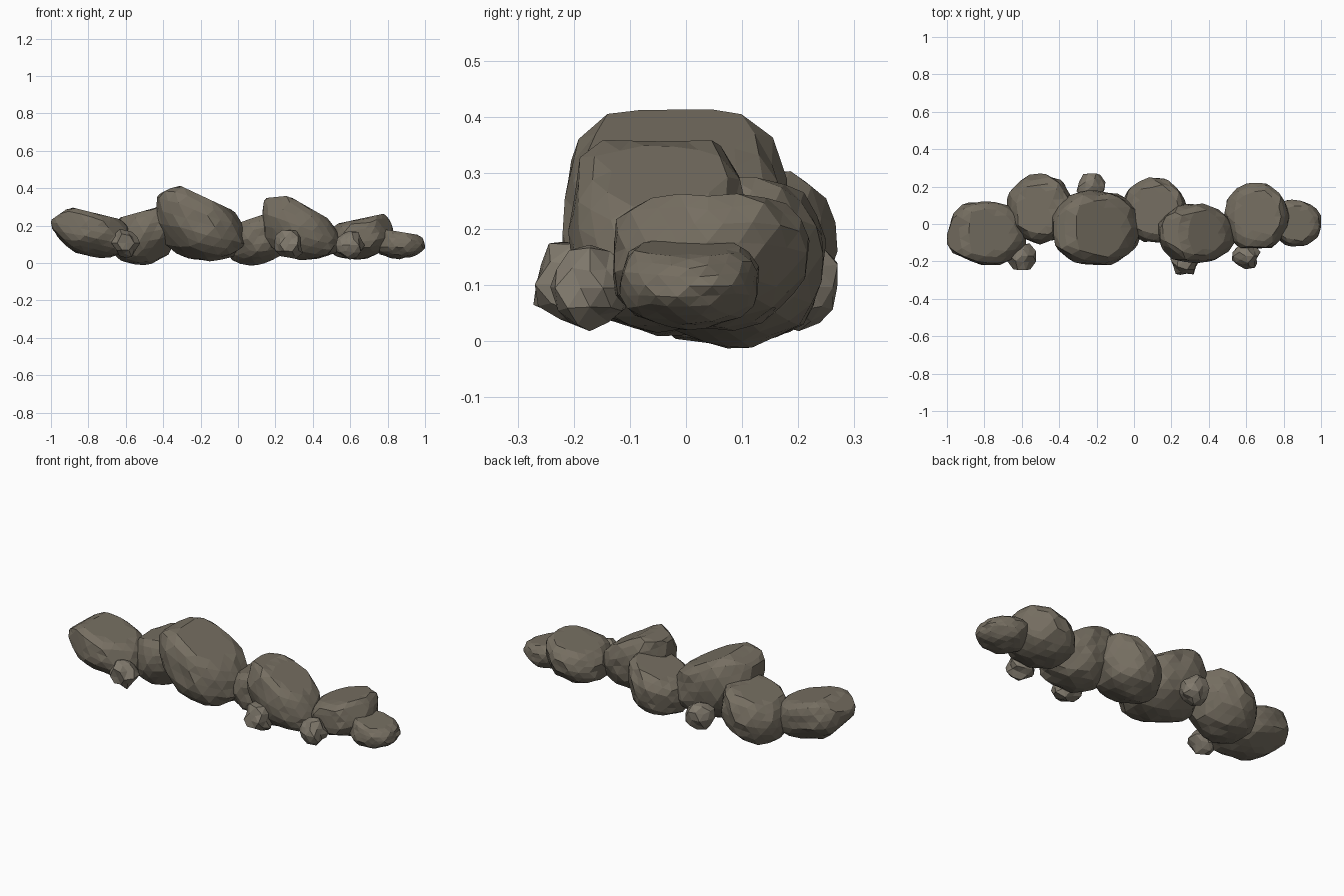
import bpy, bmesh, random
from mathutils import Vector

if "Cube" in bpy.data.objects:
    bpy.data.objects.remove(bpy.data.objects["Cube"])

random.seed(7)


def stone_material(name, rgb):
    m = bpy.data.materials.new(name)
    m.diffuse_color = (*rgb, 1)
    m.use_nodes = True
    m.node_tree.nodes["Principled BSDF"].inputs["Base Color"].default_value = m.diffuse_color
    return m


DARK = stone_material("dark_stone", (0.18, 0.157, 0.12))
LIGHT = stone_material("light_stone", (0.215, 0.19, 0.15))


def make_rock(name, xs, ys, bottom, top, detail, jitter, power, cap, mat, crop=None):
    """Faceted stone filling a box whose floor and roof slope along x.
    crop = (x, z, slope): second roof plane cutting the high end."""
    bm = bmesh.new()
    bmesh.ops.create_icosphere(bm, subdivisions=detail, radius=1)
    # random chipping planes
    chips = []
    for _ in range(9):
        n = Vector((random.uniform(-1, 1), random.uniform(-1, 1), random.uniform(-0.8, 0.5)))
        chips.append((n.normalized(), random.uniform(0.92, 1.03)))
    for v in bm.verts:
        c = v.co
        norm = sum(abs(k) ** power for k in c) ** (1 / power)
        c = c / norm * (1 + random.uniform(-jitter, jitter))
        for n, d in chips:
            over = c.dot(n) - d
            if over > 0:
                c = c - n * over
        c.z = min(c.z, cap)
        v.co = c
    # fit to the sloping box
    lo = [min(v.co[i] for v in bm.verts) for i in range(3)]
    hi = [max(v.co[i] for v in bm.verts) for i in range(3)]
    for v in bm.verts:
        u, w, t = [(v.co[i] - lo[i]) / (hi[i] - lo[i]) for i in range(3)]
        x = xs[0] + (xs[1] - xs[0]) * u
        zb = bottom[0] + (bottom[1] - bottom[0]) * u
        zt = top[0] + (top[1] - top[0]) * u
        z = zb + (zt - zb) * t
        if crop:
            z = min(z, crop[1] + crop[2] * (x - crop[0]))
        v.co = (x, ys[0] + (ys[1] - ys[0]) * w, z)
    me = bpy.data.meshes.new(name)
    bm.to_mesh(me)
    bm.free()
    me.materials.append(mat)
    bpy.context.collection.objects.link(bpy.data.objects.new(name, me))


# Boulders: x range, y range, floor at both ends, roof at both ends, crop plane
boulders = [
    ((-1.00, -0.57), (-0.22, 0.12), (0.07, 0.00), (0.325, 0.22), (-0.90, 0.30, 0.7)),
    ((-0.68, -0.32), (-0.11, 0.27), (-0.03, 0.01), (0.23, 0.33), (-0.42, 0.305, -0.3)),
    ((-0.44, 0.04), (-0.22, 0.18), (0.03, -0.005), (0.475, 0.25), (-0.32, 0.42, 0.5)),
    ((-0.07, 0.28), (-0.10, 0.25), (-0.03, 0.01), (0.19, 0.31), None),
    ((0.13, 0.54), (-0.21, 0.11), (0.03, 0.00), (0.44, 0.205), (0.27, 0.36, 0.1)),
    ((0.48, 0.83), (-0.13, 0.22), (0.00, 0.04), (0.20, 0.275), None),
    ((0.73, 1.00), (-0.12, 0.13), (0.01, 0.03), (0.19, 0.145), None),
]
for i, (xs, ys, b, t, crop) in enumerate(boulders):
    make_rock(f"boulder_{i + 1}", xs, ys, b, t, 3, 0.045, 2.3, 0.72, DARK, crop)

# Small stones at the foot of the row
for i, (x, y, z) in enumerate([(-0.60, -0.17, 0.105), (-0.23, 0.205, 0.095),
                               (0.27, -0.195, 0.10), (0.60, -0.165, 0.095)]):
    r = 0.077
    make_rock(f"pebble_{i + 1}", (x - r, x + r), (y - r, y + 0.85 * r),
              (z - r, z - r), (z + r, z + r), 2, 0.2, 2, 2, LIGHT)
